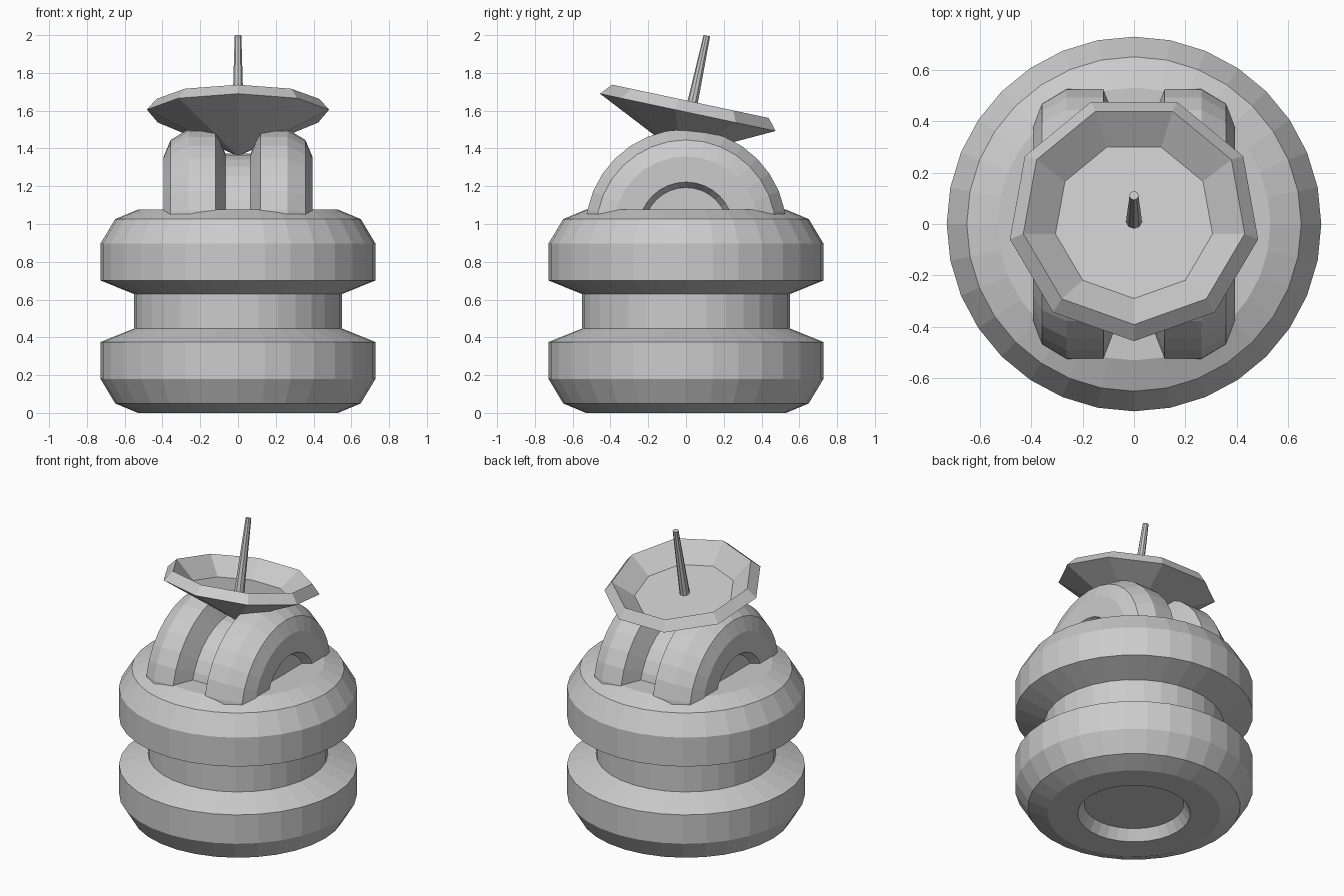
import bpy, bmesh, math
from mathutils import Matrix

if "Cube" in bpy.data.objects:
    bpy.data.objects.remove(bpy.data.objects["Cube"])


def lathe(name, profile, sides, matrix):
    """Revolve (radius, height) points around z, first vertex facing -y; radius 0 closes to a point."""
    bm = bmesh.new()
    rings = []
    for r, z in profile:
        if r == 0:
            rings.append([bm.verts.new((0, 0, z))] * sides)
        else:
            angles = [2 * math.pi * i / sides - math.pi / 2 for i in range(sides)]
            rings.append([bm.verts.new((r * math.cos(a), r * math.sin(a), z)) for a in angles])
    for low, high in zip(rings, rings[1:]):
        for i in range(sides):
            j = (i + 1) % sides
            quad = [low[i], low[j], high[j], high[i]]
            bm.faces.new(list(dict.fromkeys(quad)))
    # flat caps on open ends
    for ring in (rings[0], rings[-1]):
        if ring[0] is not ring[1]:
            bm.faces.new(ring)
    bmesh.ops.recalc_face_normals(bm, faces=bm.faces)
    mesh = bpy.data.meshes.new(name)
    bm.to_mesh(mesh)
    bm.free()
    obj = bpy.data.objects.new(name, mesh)
    obj.matrix_world = matrix
    bpy.context.collection.objects.link(obj)
    return obj


# Double roller: half profile mirrored about its middle, with recessed ends
HEIGHT = 1.076
half = [(0.305, 0.07), (0.345, 0), (0.53, 0), (0.65, 0.05),
        (0.728, 0.18), (0.728, 0.375), (0.55, 0.447)]
roller = half + [(r, HEIGHT - z) for r, z in reversed(half)]

# Upright base roller
lathe("base_roller", roller, 32, Matrix.Identity(4))

# Smaller roller lying on its side, half sunk into the base
lathe("upper_roller", roller, 32,
      Matrix.Translation((0, 0, 0.97)) @ Matrix.Rotation(math.pi / 2, 4, 'Y')
      @ Matrix.Scale(0.731, 4) @ Matrix.Translation((0, 0, -HEIGHT / 2)))

# Tilted nine-sided dish and its antenna
tilt = Matrix.Translation((0, 0.024, 1.588)) @ Matrix.Rotation(math.radians(-12), 4, 'X')
lathe("dish", [(0, -0.232), (0.49, 0), (0.437, 0.06), (0.31, -0.05)], 9, tilt)
lathe("antenna", [(0.032, -0.06), (0.018, 0.418)], 9, tilt)
